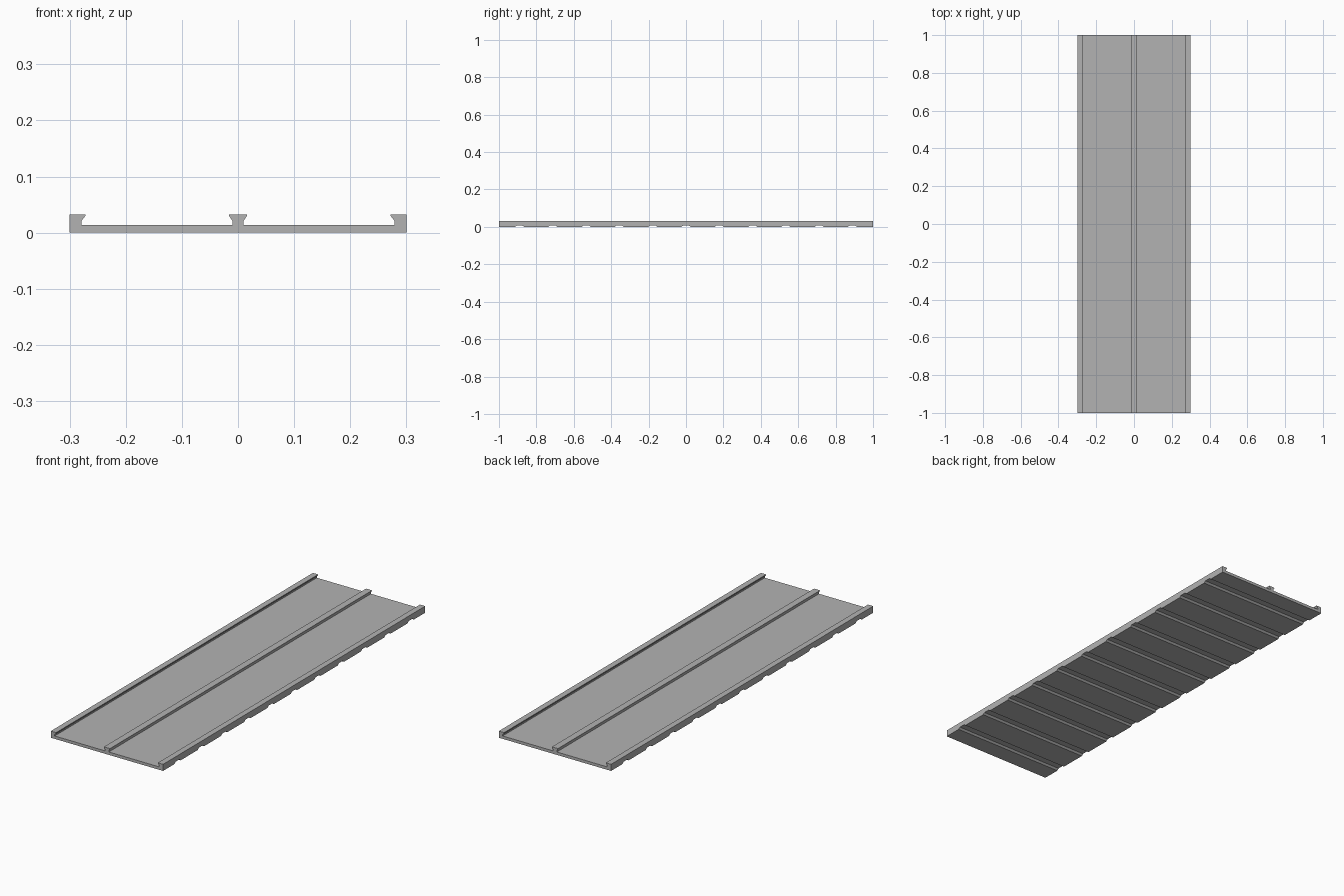
import bpy
import bmesh

if "Cube" in bpy.data.objects:
    bpy.data.objects.remove(bpy.data.objects["Cube"], do_unlink=True)

LENGTH, HALF_WIDTH = 2.0, 0.3
FLOOR, TOP, NECK = 0.014, 0.032, 0.021
GROOVES, PITCH = 11, 0.178

grey = bpy.data.materials.new("plain grey")
grey.use_nodes = True
colour = (0.45, 0.45, 0.45, 1)
grey.diffuse_color = colour
grey.node_tree.nodes["Principled BSDF"].inputs["Base Color"].default_value = colour


def extrude_profile(bm, points, direction):
    """Add a closed prism from a list of 3D outline points."""
    face = bm.faces.new([bm.verts.new(p) for p in points])
    new = bmesh.ops.extrude_face_region(bm, geom=[face])["geom"]
    verts = [v for v in new if isinstance(v, bmesh.types.BMVert)]
    bmesh.ops.translate(bm, vec=direction, verts=verts)


def finish(name, bm):
    bmesh.ops.recalc_face_normals(bm, faces=bm.faces)
    mesh = bpy.data.meshes.new(name)
    bm.to_mesh(mesh)
    bm.free()
    mesh.materials.append(grey)
    obj = bpy.data.objects.new(name, mesh)
    bpy.context.collection.objects.link(obj)
    return obj


# Panel cross-section: half of the top outline from the middle rail outwards, mirrored
half = [(0.016, TOP), (0.016, 0.030), (0.010, NECK), (0.010, FLOOR),
        (0.279, FLOOR), (0.279, NECK), (0.272, 0.030), (0.272, TOP),
        (HALF_WIDTH, TOP), (HALF_WIDTH, 0)]
outline = half + [(-x, z) for x, z in reversed(half)]
bm = bmesh.new()
extrude_profile(bm, [(x, -LENGTH / 2, z) for x, z in outline], (0, LENGTH, 0))
panel = finish("railed_panel", bm)

# Tapered cross grooves along the underside
bm = bmesh.new()
for i in range(GROOVES):
    y = (i - (GROOVES - 1) / 2) * PITCH
    shape = [(-0.026, -0.002), (-0.024, 0), (-0.015, 0.008),
             (0.015, 0.008), (0.024, 0), (0.026, -0.002)]
    extrude_profile(bm, [(-0.4, y + dy, z) for dy, z in shape], (0.8, 0, 0))
cutter = finish("groove_cutter", bm)
cutter.hide_render = True

cut = panel.modifiers.new("grooves", "BOOLEAN")
cut.operation = "DIFFERENCE"
cut.solver = "EXACT"
cut.object = cutter
bpy.context.view_layer.objects.active = panel
bpy.ops.object.modifier_apply(modifier=cut.name)
bpy.data.objects.remove(cutter, do_unlink=True)
